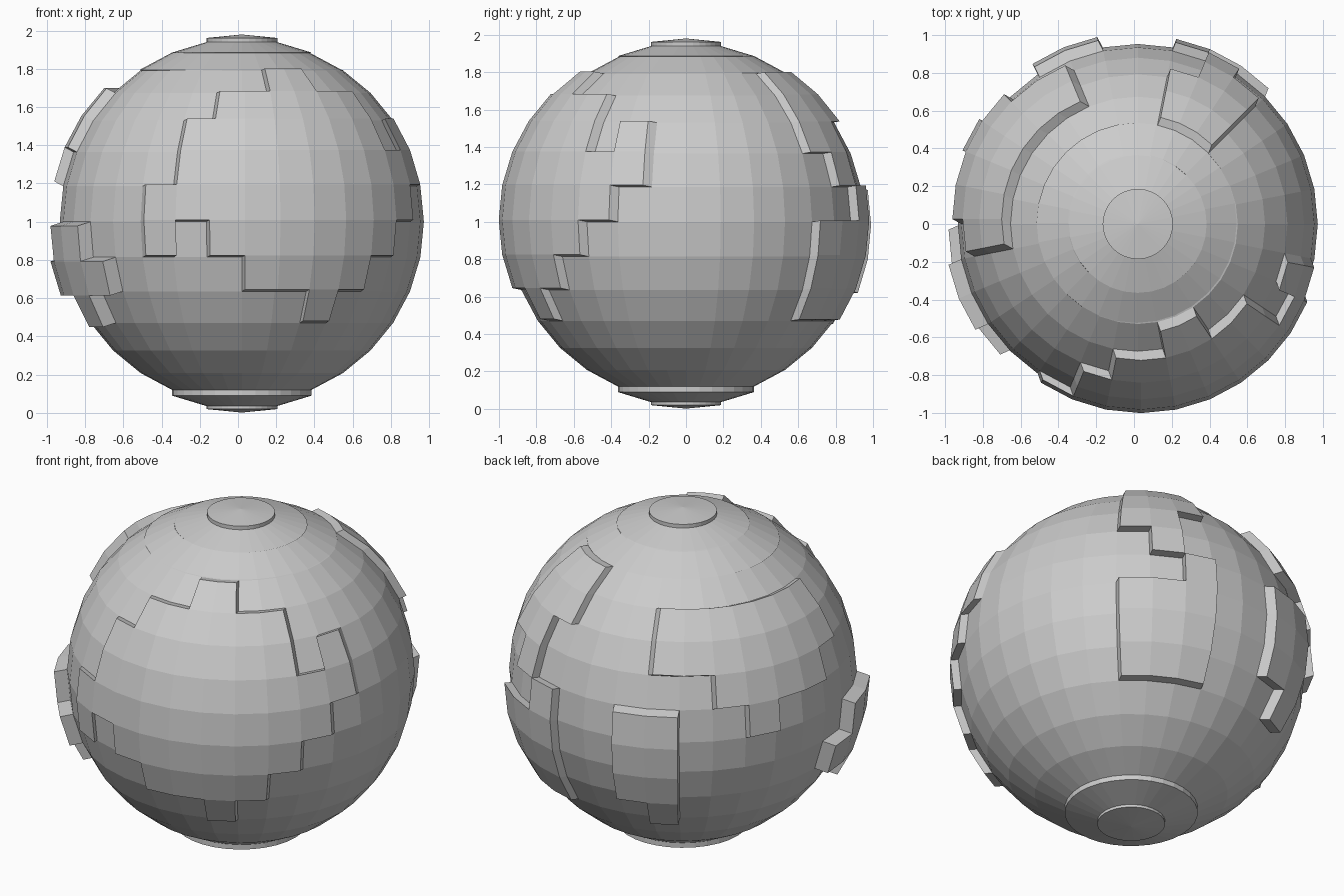
import bpy, bmesh
from math import atan2, asin, degrees, floor
from mathutils import Vector

if "Cube" in bpy.data.objects:
    bpy.data.objects.remove(bpy.data.objects["Cube"])

R = 0.953
STEP = 11.25            # 32 columns, 16 rows
CENTRE = Vector((0.02, 0.0, 1.0))

bm = bmesh.new()
bmesh.ops.create_uvsphere(bm, u_segments=32, v_segments=16, radius=R)

# Index faces by (column counter-clockwise from +x, row above the equator)
cells = {}
for f in bm.faces:
    c = f.calc_center_median().normalized()
    col = floor(degrees(atan2(c.y, c.x)) / STEP) % 32
    row = floor(degrees(asin(c.z)) / STEP)
    cells[col, row] = f


def raise_cells(keys, shift):
    """Extrude a patch of cells as one block, remembering its new faces."""
    keys = list(dict.fromkeys(keys))
    mids = {k: cells[k].calc_center_median() for k in keys}
    ret = bmesh.ops.extrude_face_region(bm, geom=[cells[k] for k in keys])
    old = [cells[k] for k in keys if cells[k].is_valid]
    new = [g for g in ret["geom"] if isinstance(g, bmesh.types.BMFace)]
    verts = [g for g in ret["geom"] if isinstance(g, bmesh.types.BMVert)]
    for k in keys:
        cells[k] = min(new, key=lambda f: (f.calc_center_median() - mids[k]).length)
    new_set = set(new)
    inner = [f for f in old if f not in new_set]
    if inner:
        bmesh.ops.delete(bm, geom=inner, context='FACES')
    bmesh.ops.translate(bm, verts=verts, vec=Vector(shift))


def spans(rows, offset=0):
    return [((c + offset) % 32, r) for r, a, b in rows for c in range(a, b)]


def band(*rows):
    return [(c, r) for r in rows for c in range(32)]


# Polar ice caps
raise_cells(band(5, 6, 7), (-0.006, 0.006, 0.002))
raise_cells(band(6, 7), (0.006, -0.006, 0.003))
raise_cells(band(7), (0, 0, 0.022))
raise_cells(band(-7, -8), (0, 0, -0.03))
raise_cells(band(-8), (0, 0, -0.016))

# Continents: (row, first column, end column); front ones count from the front
front = [(4, 1, 3), (3, -1, 5), (2, -2, 5), (2, 6, 7), (1, -2, 7), (0, -3, 6),
         (-1, -3, -2), (-1, -1, 5), (-2, 0, 4), (-3, 2, 3)]
front_left = [(-1, -7, -5), (-2, -8, -4), (-3, -6, -5)]
back_left = [(3, 10, 17), (2, 10, 17), (1, 12, 16), (0, 13, 14)]
back_right = [(4, 4, 7), (3, 4, 7), (2, 4, 6), (1, 5, 6), (0, 6, 7),
              (-1, 4, 7), (-2, 4, 7), (-3, 4, 7)]
back = [(0, 9, 11), (-1, 9, 11), (-2, 9, 11), (-3, 10, 11)]

raise_cells(spans(front, 24), (0.017, -0.048, 0.01))
raise_cells(spans(front_left, 24), (-0.067, -0.03, -0.022))
raise_cells(spans(back_left), (-0.047, 0.026, 0.025))
raise_cells(spans(back_right), (0.018, 0.045, 0.007))
raise_cells(spans(back), (-0.028, 0.055, -0.016))

# Finished globe, flat shaded
bmesh.ops.recalc_face_normals(bm, faces=bm.faces[:])
bmesh.ops.translate(bm, verts=bm.verts[:], vec=CENTRE)
mesh = bpy.data.meshes.new("globe")
bm.to_mesh(mesh)
bm.free()
bpy.context.collection.objects.link(bpy.data.objects.new("globe", mesh))
